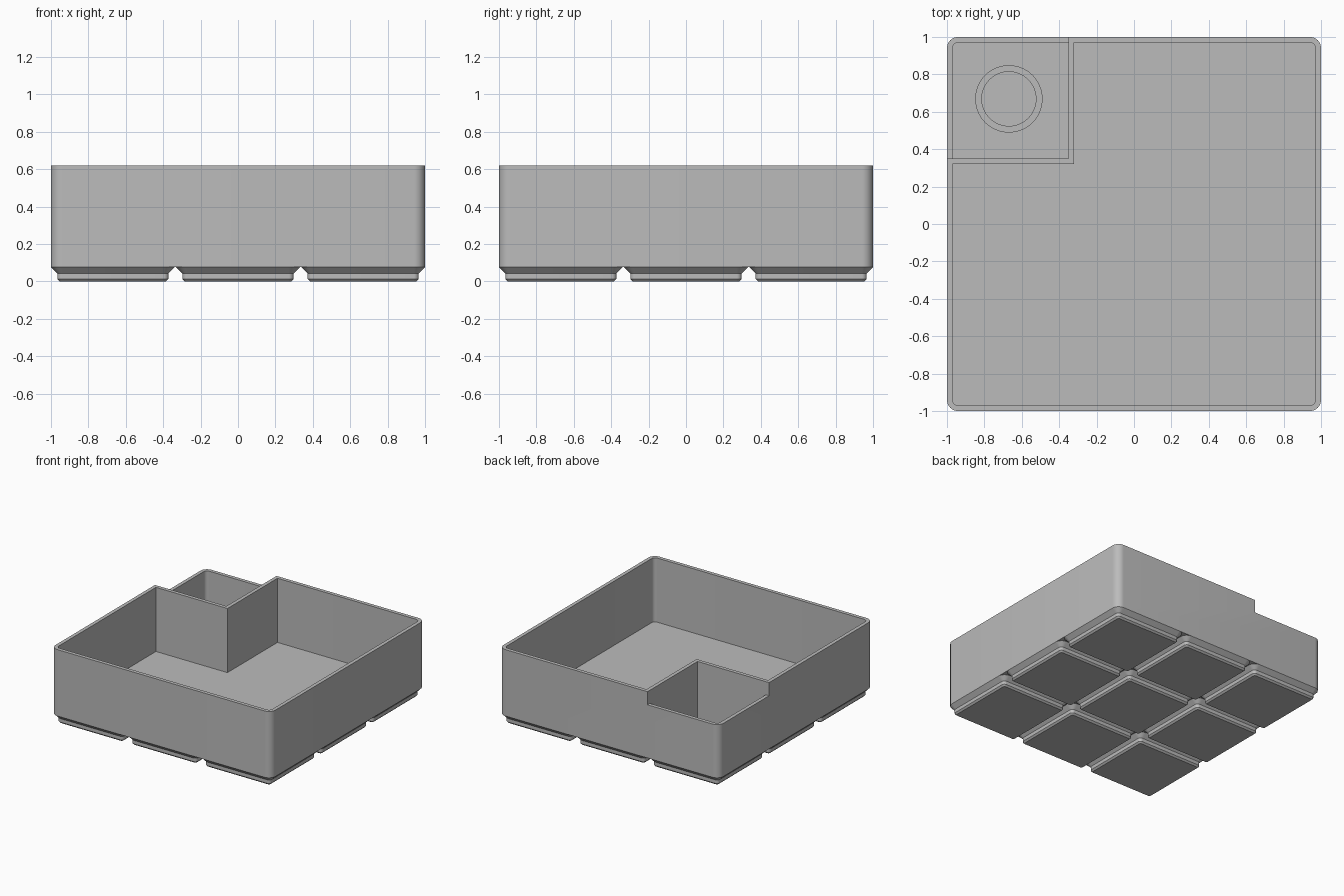
import bpy, bmesh, math

old = bpy.data.objects.get("Cube")
if old:
    bpy.data.objects.remove(old)

HEIGHT, FLOOR, BASE = 0.621, 0.094, 0.076
WALL, CORNER = 0.03, 0.06
PITCH, CELL = 0.669, 0.331          # foot spacing and half width
NOTCH, LOW_RIM = 0.35, 0.513        # corner compartment edge and its lower rim

plastic = bpy.data.materials.new("grey plastic")
plastic.use_nodes = True
grey = (0.5, 0.5, 0.5, 1)
plastic.diffuse_color = grey
plastic.node_tree.nodes["Principled BSDF"].inputs["Base Color"].default_value = grey


def rounded_square(half, radius, steps=8):
    """Outline of a square with rounded corners."""
    points = []
    for k, (sx, sy) in enumerate([(1, 1), (-1, 1), (-1, -1), (1, -1)]):
        for i in range(steps + 1):
            a = math.pi / 2 * (k + i / steps)
            points.append((sx * (half - radius) + radius * math.cos(a),
                           sy * (half - radius) + radius * math.sin(a)))
    return points


def loft(name, levels, centre=(0, 0), closed=False):
    """Skin (outline, z) levels; cap the ends, or join last to first."""
    bm = bmesh.new()
    rings = [[bm.verts.new((x + centre[0], y + centre[1], z)) for x, y in outline]
             for outline, z in levels]
    pairs = list(zip(rings, rings[1:]))
    if closed:
        pairs.append((rings[-1], rings[0]))
    else:
        bm.faces.new(rings[0])
        bm.faces.new(rings[-1])
    n = len(rings[0])
    for a, b in pairs:
        for i in range(n):
            j = (i + 1) % n
            bm.faces.new((a[i], a[j], b[j], b[i]))
    bmesh.ops.recalc_face_normals(bm, faces=bm.faces)
    mesh = bpy.data.meshes.new(name)
    bm.to_mesh(mesh)
    bm.free()
    mesh.materials.append(plastic)
    obj = bpy.data.objects.new(name, mesh)
    bpy.context.collection.objects.link(obj)
    return obj


def activate(obj):
    bpy.ops.object.select_all(action='DESELECT')
    obj.select_set(True)
    bpy.context.view_layer.objects.active = obj


def combine(target, tool, operation):
    """Apply a boolean and discard the tool."""
    tool.hide_render = True
    mod = target.modifiers.new(operation.lower(), 'BOOLEAN')
    mod.operation, mod.object, mod.solver = operation, tool, 'EXACT'
    activate(target)
    bpy.ops.object.modifier_apply(modifier=mod.name)
    bpy.data.objects.remove(tool)


def smooth(obj):
    activate(obj)
    bpy.ops.object.shade_smooth_by_angle(angle=math.radians(25))


# Open tray
outer = rounded_square(1, CORNER)
tray = loft("tray", [(outer, BASE), (outer, HEIGHT)])
inner = rounded_square(1 - WALL, CORNER - WALL)
combine(tray, loft("cavity_cutter", [(inner, FLOOR), (inner, 1)]), 'DIFFERENCE')

# L-shaped divider around the back right compartment
n, m, e = NOTCH, NOTCH - WALL, 1 - WALL / 2
ell = [(-e, m), (-m, m), (-m, e), (-n, e), (-n, n), (-e, n)]
combine(tray, loft("divider", [(ell, BASE + 0.01), (ell, HEIGHT)]), 'UNION')

# Lowered outer walls of the compartment
gap = [(-2, n), (-n, n), (-n, 2), (-2, 2)]
combine(tray, loft("rim_cutter", [(gap, LOW_RIM), (gap, 1)]), 'DIFFERENCE')
smooth(tray)

# Holder ring on the compartment floor
def circle(r, count=64):
    return [(r * math.cos(math.tau * i / count), r * math.sin(math.tau * i / count))
            for i in range(count)]

top = FLOOR + 0.07
ring = loft("holder_ring", [(circle(0.18), FLOOR), (circle(0.18), top),
                            (circle(0.145), top), (circle(0.145), FLOOR)],
            (-PITCH, PITCH), closed=True)
smooth(ring)

# Nine stepped feet: (inset, z) profile
profile = [(0.047, 0), (0.034, 0.013), (0.034, 0.042), (0, BASE)]
for row in (-1, 0, 1):
    for col in (-1, 0, 1):
        foot = loft("foot", [(rounded_square(CELL - d, CORNER - d), z) for d, z in profile],
                    (col * PITCH, row * PITCH))
        smooth(foot)
